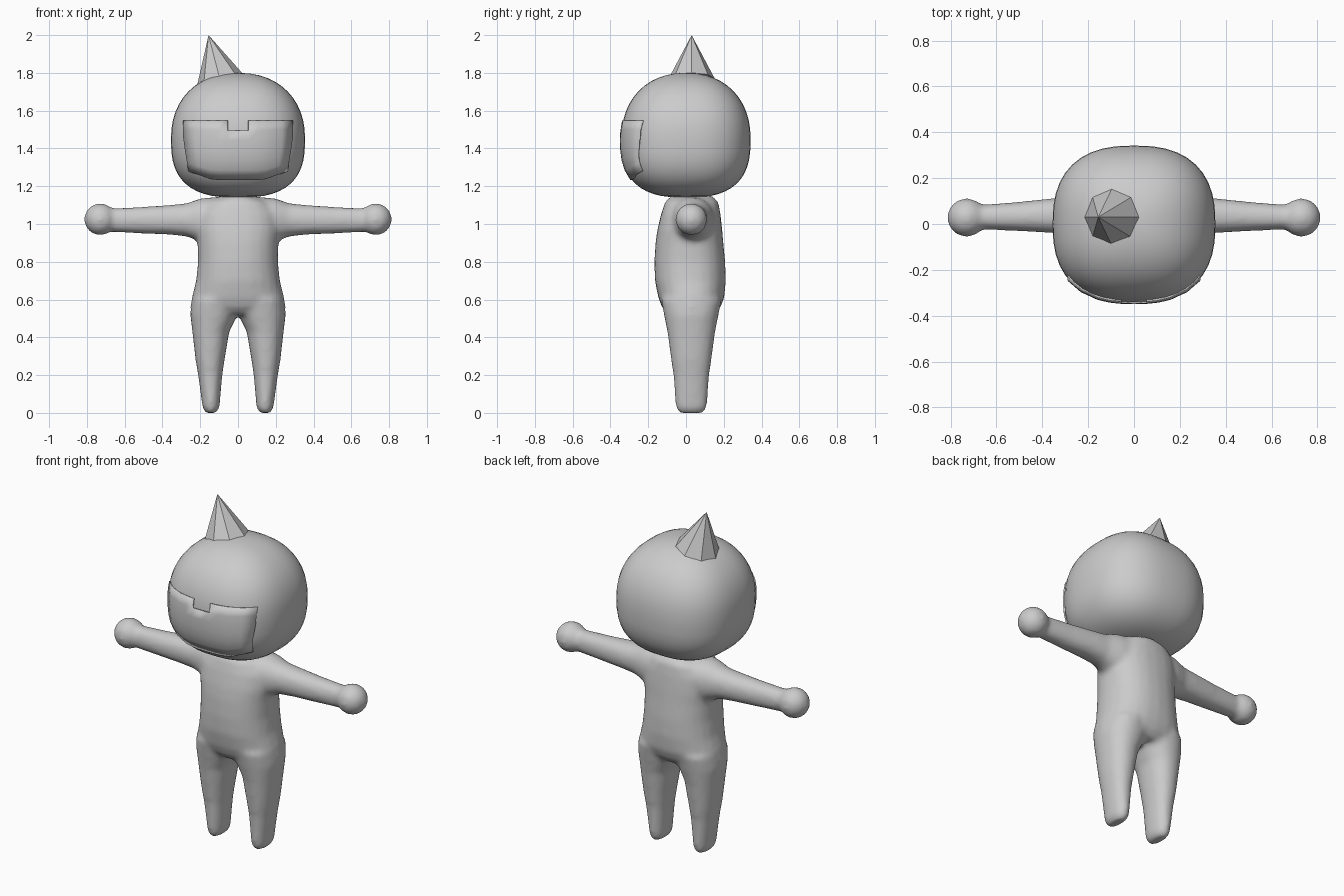
import bpy, bmesh, math
from mathutils import Vector, Matrix

if "Cube" in bpy.data.objects:
    bpy.data.objects.remove(bpy.data.objects["Cube"])

grey = bpy.data.materials.new("light grey")
grey.diffuse_color = (0.6, 0.6, 0.6, 1)
grey.use_nodes = True
grey.node_tree.nodes["Principled BSDF"].inputs["Base Color"].default_value = grey.diffuse_color


def spow(v, e):
    return math.copysign(abs(v) ** e, v)


def loft(bm, rings, n=24, p=2.2, axis="Z"):
    """Skin superellipse rings (cu, hu, cv, hv, along) and cap both ends."""
    loops = []
    for cu, hu, cv, hv, w in rings:
        loop = []
        for i in range(n):
            a = math.tau * i / n
            u = cu + hu * spow(math.cos(a), 2 / p)
            v = cv + hv * spow(math.sin(a), 2 / p)
            loop.append(bm.verts.new((u, v, w) if axis == "Z" else (w, u, v)))
        loops.append(loop)
    for a, b in zip(loops, loops[1:]):
        for i in range(n):
            j = (i + 1) % n
            bm.faces.new((a[i], a[j], b[j], b[i]))
    bm.faces.new(loops[0][::-1])
    bm.faces.new(loops[-1])


def finish(bm, name, smooth=True):
    bmesh.ops.recalc_face_normals(bm, faces=bm.faces)
    me = bpy.data.meshes.new(name)
    bm.to_mesh(me)
    bm.free()
    me.materials.append(grey)
    for f in me.polygons:
        f.use_smooth = smooth
    ob = bpy.data.objects.new(name, me)
    bpy.context.collection.objects.link(ob)
    return ob


# Body: torso, legs, arms and round hands fused into one smooth skin
bm = bmesh.new()
loft(bm, [
    (0, 0.20, 0.028, 0.12, 0.52), (0, 0.252, 0.028, 0.155, 0.56),
    (0, 0.245, 0.028, 0.175, 0.61), (0, 0.222, 0.023, 0.188, 0.70),
    (0, 0.212, 0.020, 0.188, 0.80), (0, 0.214, 0.018, 0.180, 0.90),
    (0, 0.222, 0.020, 0.172, 0.97), (0, 0.215, 0.025, 0.158, 1.05),
    (0, 0.170, 0.030, 0.142, 1.115), (0, 0.08, 0.030, 0.11, 1.148)], p=2.3)
for s in (-1, 1):
    loft(bm, [
        (s * 0.143, 0.030, 0.028, 0.064, 0.0), (s * 0.143, 0.045, 0.028, 0.083, 0.03),
        (s * 0.147, 0.064, 0.028, 0.095, 0.2), (s * 0.148, 0.077, 0.028, 0.107, 0.28),
        (s * 0.144, 0.098, 0.028, 0.127, 0.43), (s * 0.127, 0.126, 0.028, 0.145, 0.52),
        (s * 0.122, 0.122, 0.028, 0.160, 0.60)])
    loft(bm, [
        (0.032, 0.13, 1.015, 0.130, s * 0.10), (0.036, 0.105, 1.02, 0.115, s * 0.20),
        (0.037, 0.082, 1.022, 0.088, s * 0.27), (0.036, 0.075, 1.022, 0.078, s * 0.37),
        (0.033, 0.064, 1.02, 0.071, s * 0.50), (0.030, 0.054, 1.02, 0.063, s * 0.66),
        (0.028, 0.054, 1.022, 0.06, s * 0.72)], axis="X")
    bmesh.ops.create_uvsphere(bm, u_segments=20, v_segments=12, radius=0.085,
                              matrix=Matrix.Translation((s * 0.73, 0.028, 1.025)))
body = finish(bm, "body")
rm = body.modifiers.new("fuse", "REMESH")
rm.mode = "VOXEL"
rm.voxel_size = 0.014
rm.use_smooth_shade = True
sm = body.modifiers.new("soften", "SMOOTH")
sm.factor = 0.5
sm.iterations = 8

# Head: boxy rounded ball, fuller below than above
HX, HY, HP, HZ = 0.355, 0.342, 2.5, 1.45


def head_level(t):
    """Height and width factor at latitude t (-1..1)."""
    a = t * math.pi / 2
    p, h = (2.2, 0.35) if t > 0 else (2.7, 0.31)
    return HZ + h * spow(math.sin(a), 2 / p), math.cos(a) ** (2 / p)


def head_front(x, z):
    """Front surface y of the head at x, z."""
    p, h = (2.2, 0.35) if z > HZ else (2.7, 0.31)
    k = (1 - abs((z - HZ) / h) ** p) ** (1 / p)
    return -HY * max(k ** HP - abs(x / HX) ** HP, 0.0) ** (1 / HP)


bm = bmesh.new()
rings = []
for i in range(25):
    z, k = head_level(-0.985 + 1.97 * i / 24)
    rings.append((0, HX * k, 0, HY * k, z))
loft(bm, rings, n=40, p=HP)
finish(bm, "head")

# Visor: thin curved plate over the face, notched at the top centre
bm = bmesh.new()
cols = [-1, -0.8, -0.55, -0.37, -0.19, 0, 0.19, 0.37, 0.55, 0.8, 1]
ROWS = 6
grid = []
for c in cols:
    low = 1.235 + 0.045 * max(0.0, (abs(c) - 0.5) / 0.5)
    line = []
    for r in range(ROWS + 1):
        t = r / ROWS
        z = low + (1.548 - low) * t
        x = c * (0.26 + 0.027 * min(1.0, t * 1.6))
        line.append(bm.verts.new((x, head_front(x, z) - 0.003, z)))
    grid.append(line)
for i in range(len(cols) - 1):
    for r in range(ROWS):
        if r == ROWS - 1 and i in (4, 5):
            continue
        bm.faces.new((grid[i][r], grid[i + 1][r], grid[i + 1][r + 1], grid[i][r + 1]))
bmesh.ops.delete(bm, geom=[v for v in bm.verts if not v.link_faces], context="VERTS")
visor = finish(bm, "visor")
th = visor.modifiers.new("thickness", "SOLIDIFY")
th.thickness = 0.009
th.offset = 0
bpy.context.view_layer.objects.active = visor
visor.select_set(True)
bpy.ops.object.shade_smooth_by_angle(angle=math.radians(35))

# Horn: faceted eight-sided cone leaning to one side
base, tip = Vector((-0.097, 0.03, 1.77)), Vector((-0.156, 0.03, 2.0))
axis = tip - base
turn = Vector((0, 0, 1)).rotation_difference(axis).to_matrix().to_4x4()
bm = bmesh.new()
bmesh.ops.create_cone(bm, cap_ends=True, segments=8, radius1=0.122, radius2=0,
                      depth=axis.length,
                      matrix=Matrix.Translation((base + tip) / 2) @ turn)
bmesh.ops.remove_doubles(bm, verts=bm.verts, dist=0.0001)
finish(bm, "horn", smooth=False)
